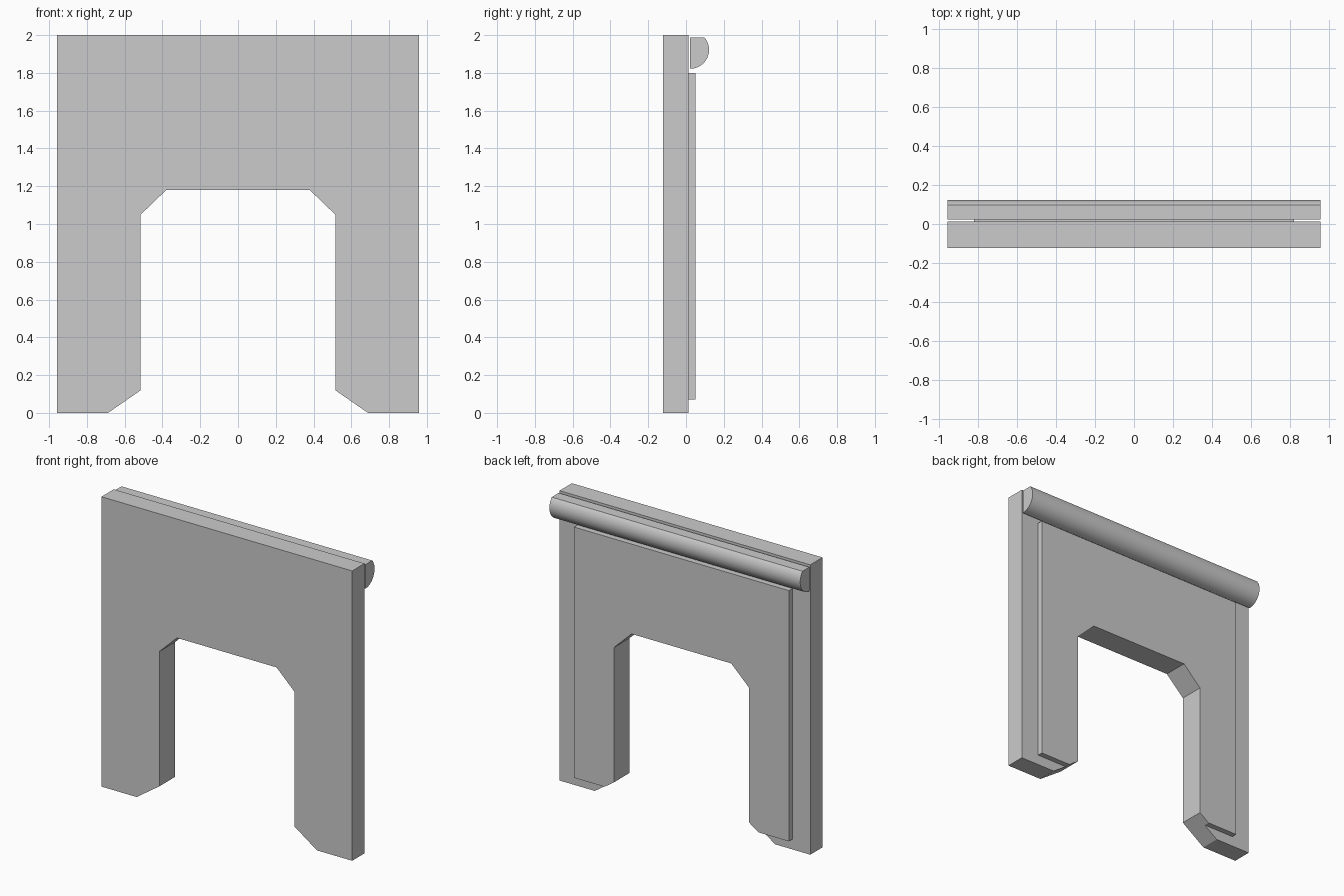
import bpy, bmesh, math

if "Cube" in bpy.data.objects:
    bpy.data.objects.remove(bpy.data.objects["Cube"])


def extrude(name, pts, vec, to3d):
    """Solid made by sweeping a flat outline along a vector."""
    bm = bmesh.new()
    face = bm.faces.new([bm.verts.new(to3d(p)) for p in pts])
    res = bmesh.ops.extrude_face_region(bm, geom=[face])
    bmesh.ops.translate(bm, vec=vec, verts=[v for v in res["geom"] if isinstance(v, bmesh.types.BMVert)])
    bmesh.ops.recalc_face_normals(bm, faces=bm.faces)
    mesh = bpy.data.meshes.new(name)
    bm.to_mesh(mesh)
    bm.free()
    obj = bpy.data.objects.new(name, mesh)
    bpy.context.collection.objects.link(obj)
    return obj


def arch_panel(name, half_width, bottom, top, y0, y1):
    """Panel with a chamfered doorway, its outline mirrored about x = 0."""
    # the lower chamfer runs from (0.515, 0.12) to (0.688, 0)
    foot_x = 0.515 + 0.173 * (0.12 - bottom) / 0.12
    right = [(0.38, 1.18), (0.515, 1.05), (0.515, 0.12), (foot_x, bottom),
             (half_width, bottom), (half_width, top)]
    outline = right + [(-x, z) for x, z in reversed(right)]
    return extrude(name, outline, (0, y1 - y0, 0), lambda p: (p[0], y0, p[1]))


# Main wall and the thin raised panel on its back
arch_panel("wall_panel", 0.957, 0.0, 2.0, -0.122, 0.012)
arch_panel("back_panel", 0.82, 0.07, 1.8, 0.012, 0.05)

# Half-round roll along the top of the back, flattened on its upper side
cy, cz, r, top = 0.022, 1.922, 0.1, 1.988
a_end = math.asin((top - cz) / r)
n = 20
profile = [(cy, top)]
for i in range(n + 1):
    a = a_end + (-math.pi / 2 - a_end) * i / n
    profile.append((cy + r * math.cos(a), cz + r * math.sin(a)))
bar = extrude("top_roll", profile, (1.914, 0, 0), lambda p: (-0.957, p[0], p[1]))
bpy.context.view_layer.objects.active = bar
bar.select_set(True)
bpy.ops.object.shade_smooth_by_angle(angle=math.radians(30))
